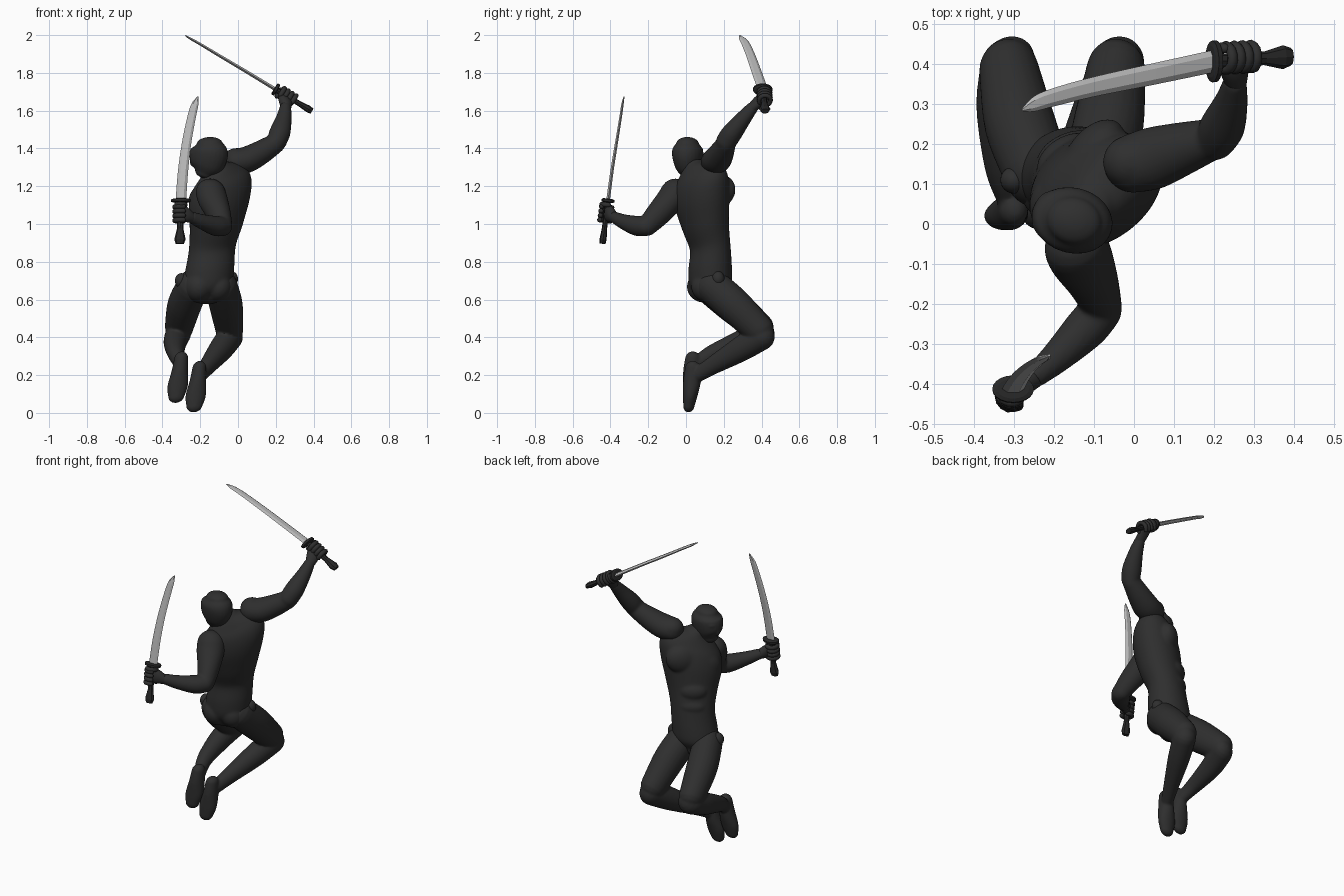
import bpy, bmesh, math
from mathutils import Vector, Matrix

if "Cube" in bpy.data.objects:
    bpy.data.objects.remove(bpy.data.objects["Cube"])


def material(name, v):
    m = bpy.data.materials.new(name)
    m.diffuse_color = (v, v, v, 1)
    m.use_nodes = True
    m.node_tree.nodes["Principled BSDF"].inputs["Base Color"].default_value = m.diffuse_color
    return m


SUIT = material("charcoal suit", 0.028)
GRIP = material("black grip", 0.02)
STEEL = material("steel", 0.5)


def finish(bm, name, mat, smooth):
    bmesh.ops.recalc_face_normals(bm, faces=bm.faces)
    me = bpy.data.meshes.new(name)
    bm.to_mesh(me)
    bm.free()
    me.materials.append(mat)
    for p in me.polygons:
        p.use_smooth = smooth
    ob = bpy.data.objects.new(name, me)
    bpy.context.collection.objects.link(ob)
    return ob


def spline(rows, steps):
    """Catmull-Rom through rows of numbers."""
    out = []
    for i in range(len(rows) - 1):
        p0, p1, p2 = rows[max(i - 1, 0)], rows[i], rows[i + 1]
        p3 = rows[min(i + 2, len(rows) - 1)]
        for s in range(steps):
            t = s / steps
            out.append([b + 0.5 * t * (c - a + t * (2*a - 5*b + 4*c - d + t * (3*(b - c) + d - a)))
                        for a, b, c, d in zip(p0, p1, p2, p3)])
    return out + [list(rows[-1])]


def loft(name, rows, mat=SUIT, side=None, side2=None, sides=24, steps=5, cap=1.0, smooth=True):
    """Elliptical rings through rows (x, y, z, half width along side, half depth)."""
    pts = spline(rows, steps)
    c = [Vector(p[:3]) for p in pts]
    n = len(pts)
    s0 = Vector(side) if side else (c[-1] - c[0]).cross(Vector((0, 0, 1)))
    s1 = Vector(side2) if side2 else s0
    rings = []
    for i, p in enumerate(pts):
        t = (c[min(i + 1, n - 1)] - c[max(i - 1, 0)]).normalized()
        u = s0.normalized().lerp(s1.normalized(), i / (n - 1)).normalized()
        v = t.cross(u).normalized()
        ring = [(c[i], u * p[3], v * p[4])]
        if cap and i in (0, n - 1):
            sign = -1 if i == 0 else 1
            r = cap * (p[3] + p[4]) / 2
            extra = [(c[i] + t * sign * r * math.sin(a), u * p[3] * math.cos(a), v * p[4] * math.cos(a))
                     for a in (0.35, 0.7, 1.05, 1.3, 1.48)]
            ring = extra[::-1] + ring if i == 0 else ring + extra
        rings += ring
    bm = bmesh.new()
    vs = [[bm.verts.new(o + u * math.cos(2 * math.pi * k / sides) + v * math.sin(2 * math.pi * k / sides))
           for k in range(sides)] for o, u, v in rings]
    for a, b in zip(vs, vs[1:]):
        for k in range(sides):
            j = (k + 1) % sides
            bm.faces.new((a[k], a[j], b[j], b[k]))
    bm.faces.new(vs[0])
    bm.faces.new(vs[-1])
    return finish(bm, name, mat, smooth)


def blob(name, pos, radii, side=(1, 0, 0)):
    """Ellipsoid whose first radius lies along side."""
    u = Vector(side).normalized()
    v = Vector((0, 0, 1)).cross(u).normalized()
    rot = Matrix((u, v, u.cross(v))).transposed().to_4x4()
    bm = bmesh.new()
    bmesh.ops.create_uvsphere(bm, u_segments=24, v_segments=14, radius=1,
                              matrix=Matrix.Translation(pos) @ rot @ Matrix.Diagonal((*radii, 1)))
    return finish(bm, name, SUIT, True)


def fuse(name, obs, voxel=0.007, passes=6):
    """Blend overlapping muscles into one skin."""
    bpy.ops.object.select_all(action='DESELECT')
    for o in obs:
        o.select_set(True)
    bpy.context.view_layer.objects.active = obs[0]
    bpy.ops.object.join()
    ob = obs[0]
    ob.name = ob.data.name = name
    m = ob.modifiers.new("skin", 'REMESH')
    m.mode, m.voxel_size, m.use_smooth_shade = 'VOXEL', voxel, True
    m = ob.modifiers.new("relax", 'SMOOTH')
    m.factor, m.iterations = 0.5, passes


# Torso, twisting from hips to tilted shoulders
SH = Vector((0.62, 0.72, 0.36)).normalized()
HIP = Vector((.97, .22, 0))
body = [loft("torso", [(-.165, .135, .63, .10, .08), (-.16, .13, .68, .130, .110), (-.15, .128, .76, .133, .113),
                       (-.135, .128, .88, .130, .103), (-.113, .105, 1.0, .152, .118), (-.098, .087, 1.12, .180, .130),
                       (-.086, .079, 1.21, .182, .120), (-.088, .072, 1.27, .145, .09), (-.11, .05, 1.31, .06, .06)],
             side=HIP, side2=SH, sides=36, cap=0.6)]
front = Vector((-.75, .65, 0)).normalized()
for s in (1, -1):
    body.append(blob("chest_muscle", Vector((-.088, .083, 1.15)) + front * .072 + SH * s * .068, (.10, .06, .085), SH))
    body.append(blob("buttock", Vector((-.16, .11, .668)) + HIP * s * .052, (.08, .095, .085), HIP))
body.append(blob("stomach", (-.165, .165, .99), (.085, .055, .06), (.85, .5, 0)))
body.append(blob("waist", (-.163, .178, .90), (.085, .05, .05), (.9, .4, 0)))
fuse("torso", body, passes=10)

# Head and neck
face = Vector((-.96, .25, 0))
fuse("head", [
    loft("head", [(-.178, .016, 1.268, .045, .052), (-.166, .013, 1.305, .068, .088), (-.157, .01, 1.353, .080, .102),
                  (-.15, .008, 1.395, .080, .097), (-.15, .008, 1.425, .06, .07)], side=(.25, .97, 0), cap=0.55),
    loft("neck", [(-.10, .06, 1.22, .07, .07), (-.125, .035, 1.28, .055, .06), (-.14, .02, 1.34, .055, .06)]),
    blob("nose", Vector((-.157, .01, 1.33)) + face * .086, (.014, .016, .028), (.25, .97, 0)),
    blob("brow", Vector((-.157, .01, 1.375)) + face * .070, (.055, .03, .02), (.25, .97, 0))], 0.006, 4)

# Raised right arm
fuse("right_arm", [
    loft("upper", [(-.005, .15, 1.33, .074, .068), (.05, .165, 1.342, .078, .070), (.12, .188, 1.378, .067, .064),
                   (.195, .212, 1.425, .052, .054)]),
    blob("shoulder", (-.01, .155, 1.342), (.068, .066, .06)),
    loft("fore", [(.205, .212, 1.435, .052, .055), (.222, .246, 1.485, .056, .054),
                  (.243, .305, 1.56, .042, .042), (.252, .35, 1.615, .031, .032)])])

# Lowered left arm
fuse("left_arm", [
    loft("upper", [(-.145, -.06, 1.165, .080, .074), (-.13, -.09, 1.12, .079, .072), (-.10, -.15, 1.05, .063, .066),
                   (-.08, -.205, .99, .051, .054)]),
    loft("fore", [(-.08, -.215, .988, .052, .052), (-.12, -.26, .99, .054, .053),
                  (-.19, -.33, 1.012, .041, .040), (-.245, -.378, 1.035, .031, .031)])])

# Legs with feet, and hip joints
thigh = {"right": [(-.088, .14, .67, .086, .092), (-.063, .255, .568, .088, .094), (-.045, .385, .442, .074, .080)],
         "left": [(-.24, .125, .67, .085, .092), (-.285, .25, .568, .089, .094), (-.313, .385, .452, .075, .080)]}
shin = {"right": [(-.04, .400, .405, .066, .073), (-.09, .29, .338, .062, .067),
                  (-.16, .14, .25, .044, .048), (-.198, .06, .2, .035, .039)],
        "left": [(-.316, .400, .42, .068, .072), (-.333, .29, .372, .061, .065),
                 (-.329, .14, .312, .044, .048), (-.308, .06, .262, .035, .039)]}
for nm, dx, dz in (("right", 0, 0), ("left", -.096, .05)):
    foot = [(-.205 + dx, .036, .237 + dz, .037, .041), (-.212 + dx, .032, .17 + dz, .044, .047),
            (-.224 + dx, .022, .09 + dz, .054, .038), (-.231 + dx, .015, .038 + dz, .043, .030)]
    fuse(nm + "_leg", [loft("thigh", thigh[nm]), loft("shin", shin[nm]), loft("foot", foot, side=(1, 0, 0))], passes=4)
blob("right_hip_joint", (-.034, .17, .71), (.034, .034, .04))
blob("left_hip_joint", (-.30, .11, .70), (.034, .034, .04))


def sword(nm, blade, pommel, side):
    base, end = Vector(blade[0]), Vector(pommel)
    d = (end - base).normalized()
    wid, thick = (.028, .027, .025, .023, .019, .003), (.011, .010, .009, .008, .007, .003)
    loft(nm + "_blade", [(*p, w, t) for p, w, t in zip(blade, wid, thick)], STEEL, side,
         sides=6, steps=4, cap=0, smooth=False)
    g = base + d * .012
    rim = [(*(base - d * .004), .04, .025), (*base, .052, .034), (*g, .052, .034), (*(g + d * .004), .04, .025)]
    loft(nm + "_guard", rim, GRIP, side, sides=20, steps=1, cap=0, smooth=False)
    rows = [(*base.lerp(end, f), w, t) for f, w, t in
            ((.04, .019, .015), (.4, .017, .014), (.66, .017, .014), (.9, .030, .019), (1, .022, .015))]
    loft(nm + "_handle", rows, GRIP, side, sides=8, steps=1, cap=0, smooth=False)


def hand(nm, pos, axis, wrist):
    """Fist closed around a grip that runs along axis."""
    o, a, wr = Vector(pos), Vector(axis).normalized(), Vector(wrist)
    w = wr - o
    w = (w - a * w.dot(a)).normalized()
    n = a.cross(w)
    loft(nm + "_palm", [(*wr, .031, .028), (*wr.lerp(o + w * .025, .6), .04, .027), (*(o + w * .018), .044, .02)],
         side=a, cap=0.6)
    for k in range(5):
        thumb = k == 4
        off, s, r = (.042, -1, .028) if thumb else (-.042 + .024 * k, 1, .031)
        span = 150 if thumb else 245
        arc = [math.radians(20 + span * j / 5) for j in range(6)]
        loft(nm + ("_thumb" if thumb else "_finger_%d" % (k + 1)),
             [(*(o + a * off + r * (w * math.cos(t) + n * s * math.sin(t))), .013, .012) for t in arc],
             side=a, sides=10, steps=2)


# Swords and the hands that grip them
sword("raised_sword", [(.195, .406, 1.715), (.05, .375, 1.803), (-.1, .343, 1.892), (-.2, .317, 1.952),
                       (-.25, .30, 1.98), (-.28, .285, 1.998)], (.392, .418, 1.597), (0, 1, 0))
sword("lowered_sword", [(-.302, -.412, 1.13), (-.291, -.392, 1.28), (-.272, -.368, 1.43), (-.247, -.347, 1.56),
                        (-.228, -.336, 1.635), (-.212, -.328, 1.675)], (-.308, -.442, .895), (1, 0, 0))
hand("right_hand", (.256, .416, 1.677), (-.185, -.01, .115), (.252, .355, 1.62))
hand("left_hand", (-.306, -.424, 1.06), (0, .03, .23), (-.25, -.382, 1.037))
